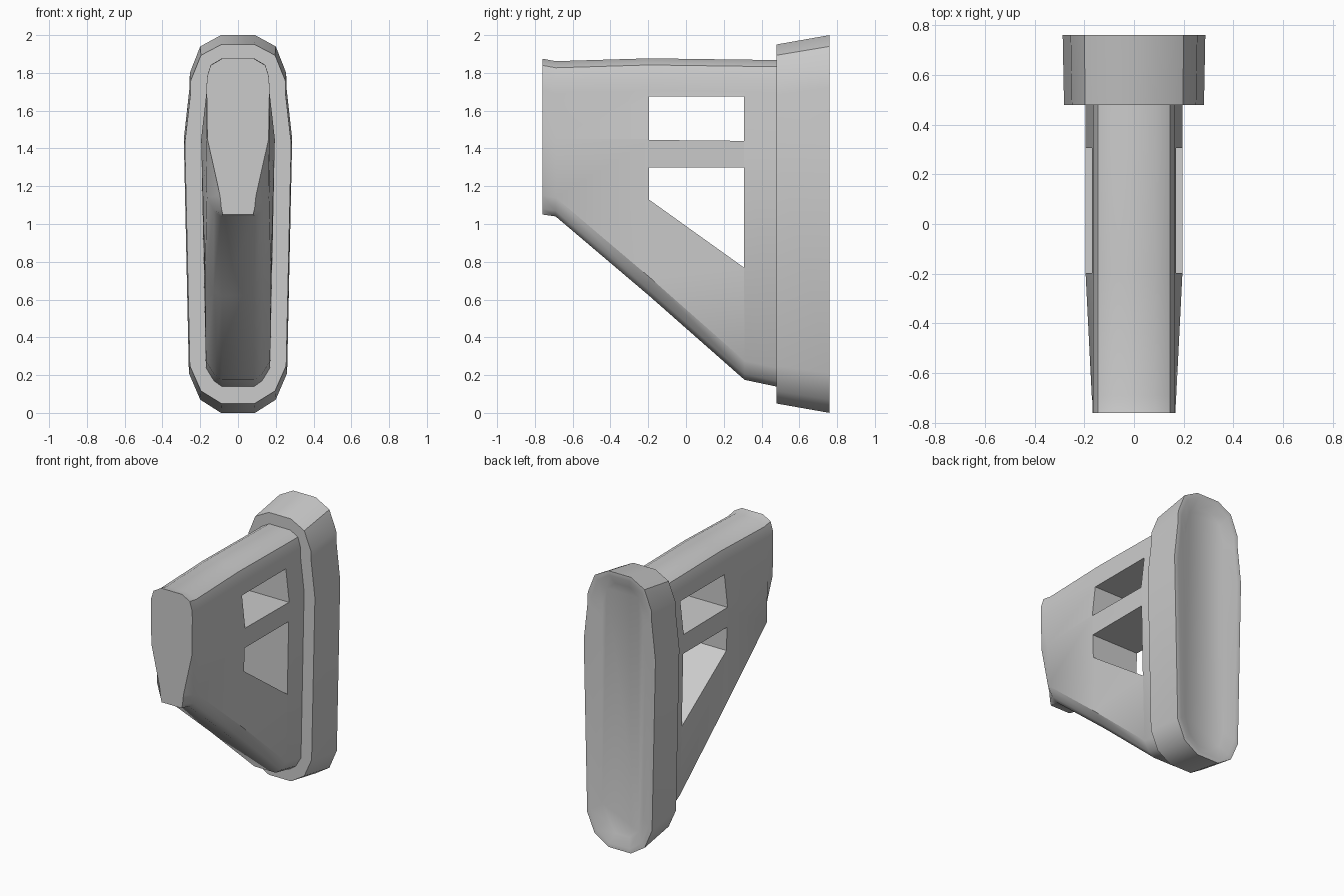
import bpy, bmesh, math

cube = bpy.data.objects.get("Cube")
if cube:
    bpy.data.objects.remove(cube)

grey = bpy.data.materials.new("plain grey")
grey.use_nodes = True
COLOUR = (0.6, 0.6, 0.6, 1)
grey.diffuse_color = COLOUR
grey.node_tree.nodes["Principled BSDF"].inputs["Base Color"].default_value = COLOUR


def loft(name, rings):
    """Skin closed rings of equal length and cap both ends."""
    bm = bmesh.new()
    loops = [[bm.verts.new(p) for p in ring] for ring in rings]
    n = len(loops[0])
    for a, b in zip(loops, loops[1:]):
        for i in range(n):
            j = (i + 1) % n
            bm.faces.new((a[i], a[j], b[j], b[i]))
    bm.faces.new(loops[0])
    bm.faces.new(loops[-1])
    bmesh.ops.recalc_face_normals(bm, faces=bm.faces)
    mesh = bpy.data.meshes.new(name)
    bm.to_mesh(mesh)
    bm.free()
    obj = bpy.data.objects.new(name, mesh)
    bpy.context.collection.objects.link(obj)
    mesh.materials.append(grey)
    return obj


def mirrored(half, y):
    """Close a right-hand half outline, listed from top to bottom."""
    return [(x, y, z) for x, z in half] + [(-x, y, z) for x, z in reversed(half)]


def body_ring(y, top, bottom, mid, low, foot):
    half = [(0.085, top), (0.145, top - 0.035), (0.165, top - 0.1), (0.166, top - 0.17),
            (mid, 1.45), (low, bottom + 0.1), ((low + foot) / 2, bottom + 0.03), (foot, bottom)]
    return mirrored(half, y)


def pad_ring(y, inset, squash=1.0):
    half = [(0.09, 2.0), (0.2, 1.94), (0.255, 1.8), (0.257, 1.72),
            (0.287, 1.45), (0.26, 0.21), (0.2, 0.07), (0.09, 0.0)]
    fit = (1 - inset) * squash
    return mirrored([(x - inset * (x / 0.26), 1 + (z - 1) * fit) for x, z in half], y)


def smooth(obj, angle):
    bpy.ops.object.select_all(action='DESELECT')
    obj.select_set(True)
    bpy.context.view_layer.objects.active = obj
    bpy.ops.object.shade_smooth_by_angle(angle=math.radians(angle))


# Stock body, deepening towards the back
body = loft("stock_body", [
    body_ring(-0.76, 1.875, 1.05, 0.162, 0.095, 0.08),
    body_ring(-0.69, 1.862, 1.04, 0.17, 0.165, 0.09),
    body_ring(-0.195, 1.877, 0.62, 0.195, 0.175, 0.085),
    body_ring(0.31, 1.87, 0.175, 0.195, 0.17, 0.085),
    body_ring(0.5, 1.868, 0.135, 0.195, 0.17, 0.085),
])

# Two windows cut straight through the body
windows = {
    "upper_window_cutter": [(-0.197, 1.675), (0.306, 1.675), (0.306, 1.44), (-0.197, 1.445)],
    "lower_window_cutter": [(-0.197, 1.3), (0.306, 1.3), (0.306, 0.77), (-0.197, 1.13)],
}
for name, outline in windows.items():
    cutter = loft(name, [[(x, y, z) for y, z in outline] for x in (-0.5, 0.5)])
    cutter.hide_render = True
    cut = body.modifiers.new(name, 'BOOLEAN')
    cut.operation = 'DIFFERENCE'
    cut.solver = 'EXACT'
    cut.object = cutter
    bpy.context.view_layer.objects.active = body
    bpy.ops.object.modifier_apply(modifier=name)
    bpy.data.objects.remove(cutter)
smooth(body, 35)

# Butt pad with a shallow dished back
pad = loft("butt_pad", [
    pad_ring(0.478, 0.005, 0.955),
    pad_ring(0.76, 0),
    pad_ring(0.76, 0.03),
    pad_ring(0.725, 0.095),
])
smooth(pad, 40)
